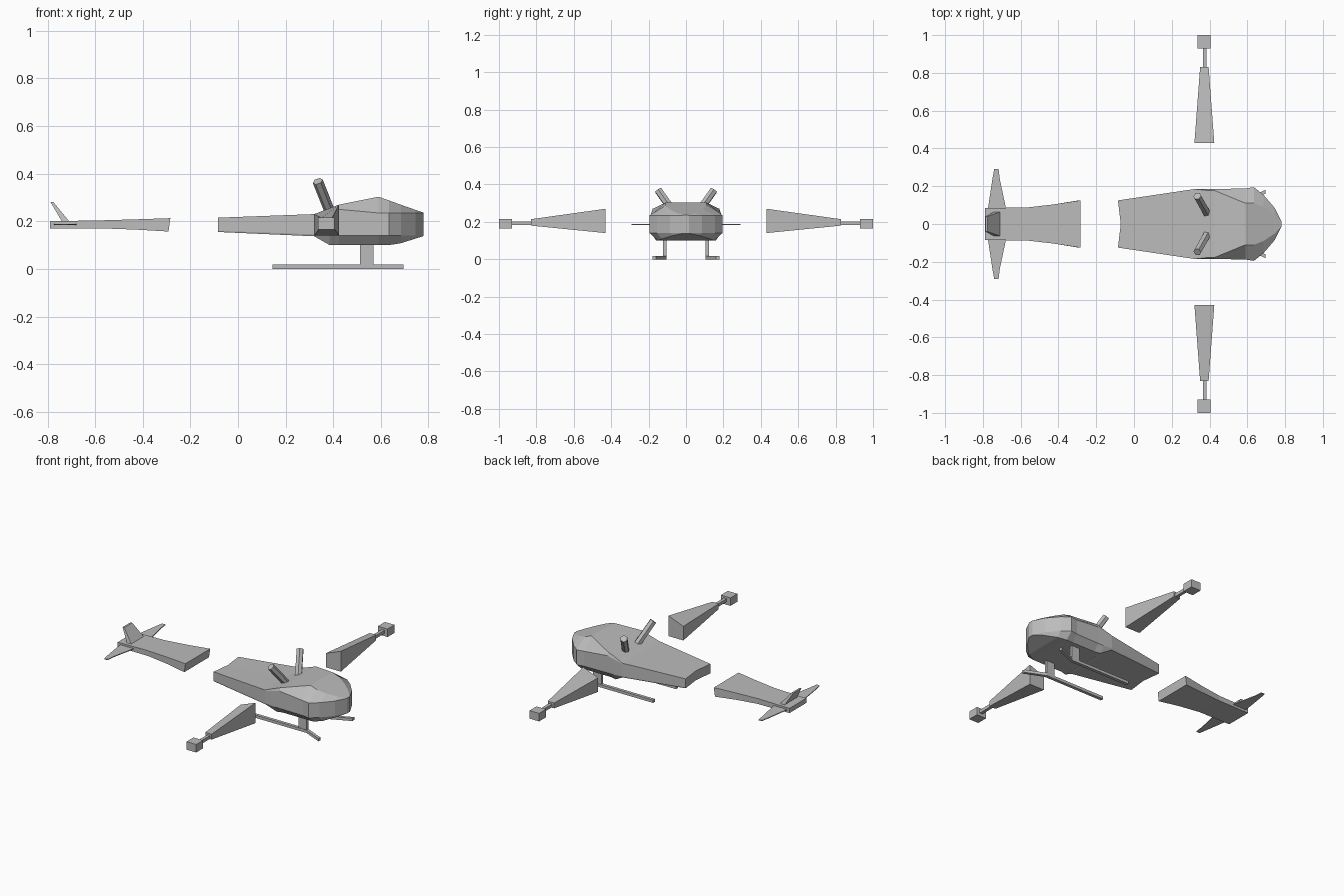
import bpy
import bmesh
from mathutils import Vector

cube = bpy.data.objects.get("Cube")
if cube:
    bpy.data.objects.remove(cube)

grey = bpy.data.materials.new("plain grey")
grey.use_nodes = True
grey.diffuse_color = (0.5, 0.5, 0.5, 1)
grey.node_tree.nodes["Principled BSDF"].inputs["Base Color"].default_value = (0.5, 0.5, 0.5, 1)


def loft(name, rings):
    """Skin a row of matching closed rings and cap both ends."""
    bm = bmesh.new()
    rows = [[bm.verts.new(p) for p in ring] for ring in rings]
    n = len(rows[0])
    for a, b in zip(rows, rows[1:]):
        for i in range(n):
            j = (i + 1) % n
            bm.faces.new((a[i], a[j], b[j], b[i]))
    bm.faces.new(rows[0])
    bm.faces.new(rows[-1])
    bmesh.ops.recalc_face_normals(bm, faces=bm.faces)
    mesh = bpy.data.meshes.new(name)
    bm.to_mesh(mesh)
    bm.free()
    mesh.materials.append(grey)
    obj = bpy.data.objects.new(name, mesh)
    bpy.context.collection.objects.link(obj)
    return obj


def slab(y, x0, x1, z0, z1):
    """Rectangular ring facing along y."""
    return [(x0, y, z0), (x1, y, z0), (x1, y, z1), (x0, y, z1)]


def hull_ring(x, wb, zb, ws, z1, z2, wt, zt, dx=0):
    """Symmetric hull section: floor, side band, shoulder and roof."""
    half = [(wb, zb), (ws, z1), (ws, z2), (wt, zt)]
    right = [(x, -w, z) for w, z in half]
    left = [(x, w, z) for w, z in reversed(half)]
    return right + [(x + dx, 0, zt)] + left + [(x + dx, 0, zb)]


# Main body, from the open rear end to the pointed nose
loft("fuselage", [
    hull_ring(-.085, .125, .155, .125, .16, .21, .125, .215, .015),
    hull_ring(.32, .18, .137, .185, .145, .225, .185, .23),
    hull_ring(.385, .16, .10, .185, .14, .24, .178, .255),
    hull_ring(.425, .15, .10, .185, .14, .25, .178, .27),
    hull_ring(.59, .15, .10, .188, .14, .235, .11, .303),
    hull_ring(.635, .15, .10, .195, .14, .235, .11, .287),
    hull_ring(.685, .13, .108, .155, .14, .235, .09, .269),
    hull_ring(.745, .07, .127, .085, .14, .235, .05, .248),
    hull_ring(.78, .015, .138, .015, .14, .235, .012, .236),
])

# Detached tail boom
loft("tail_boom", [
    [(x, -w, z0), (x + dx, -w, z1), (x + dx, w, z1), (x, w, z0)]
    for x, dx, w, z0, z1 in [(-.292, .008, .125, .157, .213),
                             (-.43, 0, .103, .165, .208),
                             (-.57, 0, .087, .17, .204),
                             (-.79, 0, .085, .17, .2)]])

# Broad tail fin leaning backwards
loft("tail_fin", [
    [(x0, -w, z), (x1, -w, z), (x1, w, z), (x0, w, z)]
    for x0, x1, w, z in [(-.737, -.705, .065, .195), (-.787, -.775, .04, .28)]])

for s, side in ((-1, "front"), (1, "rear")):
    # Tail stabiliser
    loft(side + "_stabiliser", [
        slab(s * y, x0, x1, .184, .189)
        for y, x0, x1 in [(.07, -.775, -.675), (.235, -.75, -.71), (.292, -.74, -.717)]])

    # Side arm with a sloped root, thin rod and end block
    loft(side + "_arm", [
        [(.32, s * .43, .14), (.425, s * .43, .14), (.425, s * .43, .27), (.32, s * .43, .23)],
        slab(s * .83, .35, .395, .18, .214)])
    loft(side + "_rod", [slab(s * y, .365, .385, .183, .203) for y in (.82, .935)])
    loft(side + "_end_block", [slab(s * y, .337, .405, .165, .216) for y in (.93, 1)])

    # Landing skid with an outward toe, and its strut
    loft(side + "_skid", [
        [(x, s * (y - .01), 0), (x, s * (y + .01), 0),
         (x, s * (y + .01), .018), (x, s * (y - .01), .018)]
        for x, y in [(.145, .115), (.57, .115), (.695, .17)]])
    loft(side + "_strut", [slab(s * y, .513, .57, .01, .11) for y in (.105, .122)])

    # Six-sided roof post leaning out and back
    top = Vector((.335, s * .148, .368))
    base = Vector((.39, s * .05, .23))
    bpy.ops.mesh.primitive_cylinder_add(
        vertices=6, radius=.022, depth=(top - base).length, location=(top + base) / 2,
        rotation=(top - base).to_track_quat('Z', 'Y').to_euler())
    post = bpy.context.object
    post.name = side + "_roof_post"
    post.data.materials.append(grey)
